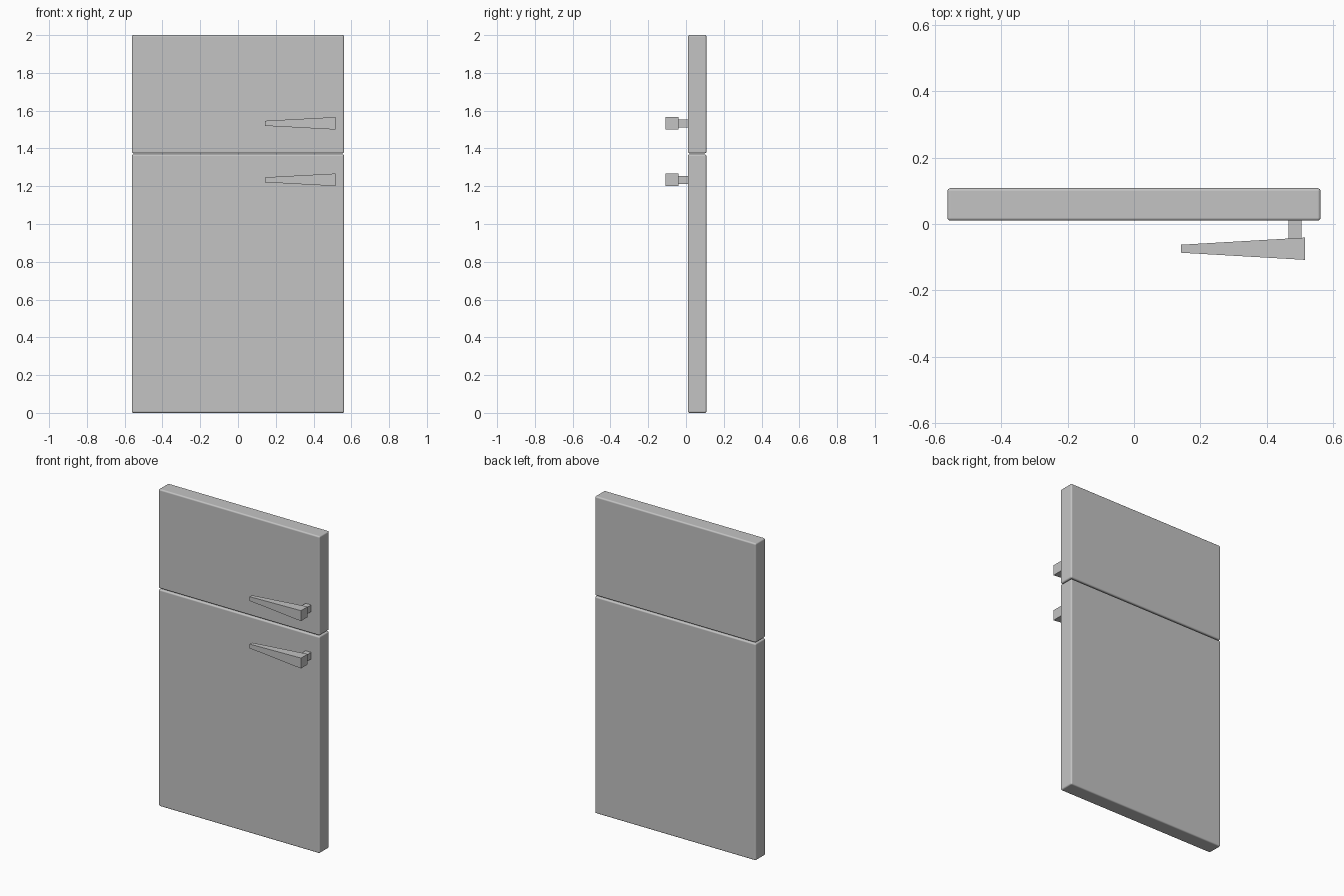
import bpy
import bmesh

cube = bpy.data.objects.get("Cube")
if cube:
    bpy.data.objects.remove(cube, do_unlink=True)

grey = bpy.data.materials.new("light grey")
grey.use_nodes = True
colour = (0.55, 0.55, 0.55, 1)
grey.diffuse_color = colour
grey.node_tree.nodes["Principled BSDF"].inputs["Base Color"].default_value = colour


def box(name, low, high):
    """Box between two opposite corners."""
    bm = bmesh.new()
    bmesh.ops.create_cube(bm, size=1)
    for v in bm.verts:
        v.co = [h if c > 0 else l for c, l, h in zip(v.co, low, high)]
    mesh = bpy.data.meshes.new(name)
    bm.to_mesh(mesh)
    bm.free()
    mesh.materials.append(grey)
    obj = bpy.data.objects.new(name, mesh)
    bpy.context.collection.objects.link(obj)
    return obj


def door(name, bottom, top):
    """Flat slab with rounded, smooth edges."""
    obj = box(name, (-0.562, 0.01, bottom), (0.562, 0.108, top))
    obj.data.shade_smooth()
    bevel = obj.modifiers.new("soft edges", "BEVEL")
    bevel.width = 0.009
    bevel.segments = 4
    bevel.harden_normals = True


def handle(name, z):
    """Tapered grip held off the door by a square post."""
    grip = box(name + "_grip", (0.142, -0.108, z - 0.033), (0.515, -0.041, z + 0.033))
    centre_y = -0.0745
    for v in grip.data.vertices:
        if v.co.x < 0.3:
            v.co.y = centre_y + (v.co.y - centre_y) * 0.36
            v.co.z = z + (v.co.z - z) * 0.4
    box(name + "_post", (0.465, -0.045, z - 0.021), (0.504, 0.014, z + 0.021))


door("lower_door", 0, 1.368)
door("upper_door", 1.374, 2)
handle("lower_handle", 1.234)
handle("upper_handle", 1.533)
